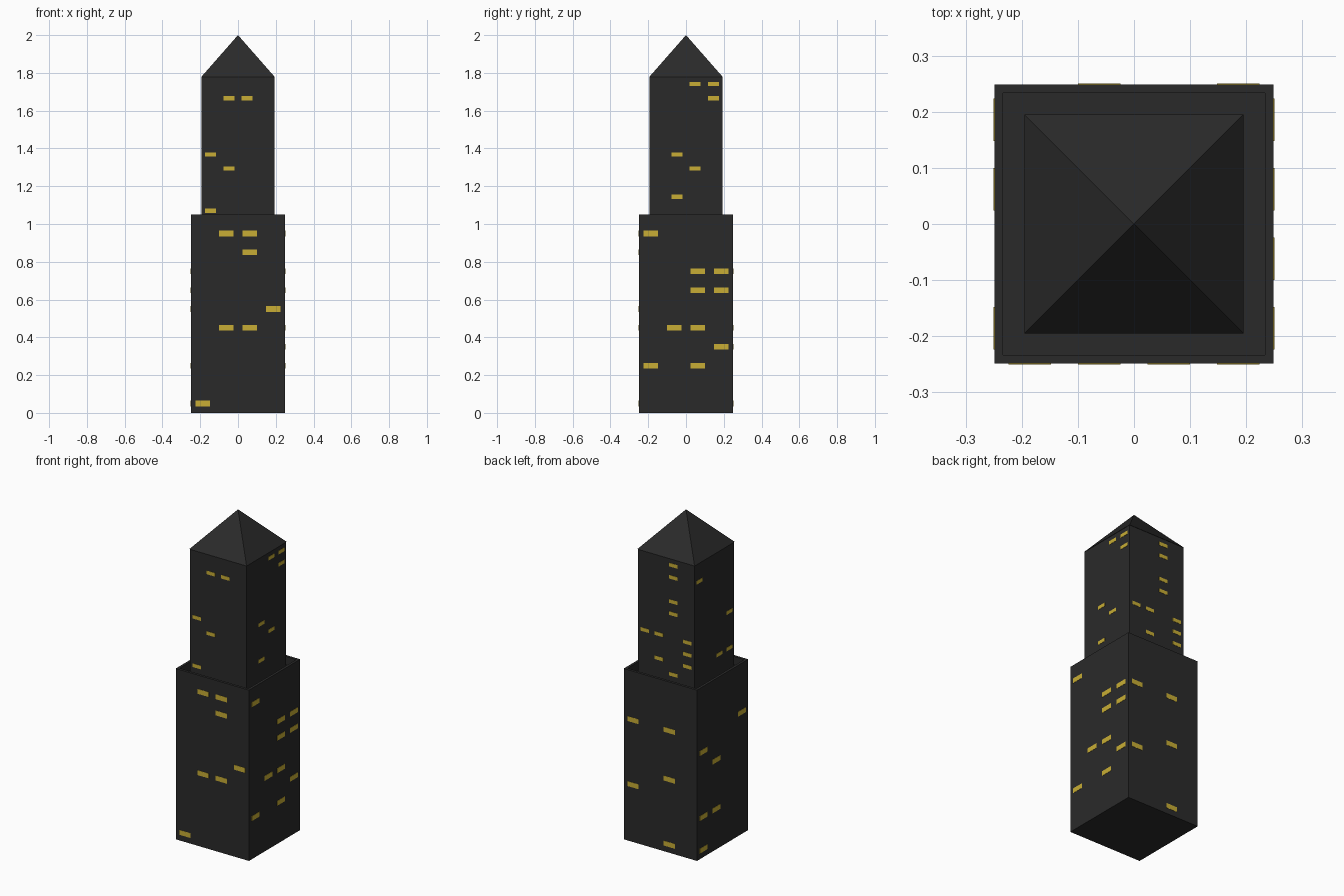
import bpy, bmesh
from math import pi
from mathutils import Matrix, Vector

if "Cube" in bpy.data.objects:
    bpy.data.objects.remove(bpy.data.objects["Cube"])


def material(name, color):
    m = bpy.data.materials.new(name)
    m.diffuse_color = (*color, 1)
    m.use_nodes = True
    m.node_tree.nodes["Principled BSDF"].inputs["Base Color"].default_value = m.diffuse_color
    return m


DARK = material("dark_stone", (0.023, 0.023, 0.023))
GLOW = material("lit_window", (0.58, 0.42, 0.035))


def add_object(name, bm, mat):
    bmesh.ops.recalc_face_normals(bm, faces=bm.faces)
    mesh = bpy.data.meshes.new(name)
    bm.to_mesh(mesh)
    bm.free()
    mesh.materials.append(mat)
    obj = bpy.data.objects.new(name, mesh)
    bpy.context.collection.objects.link(obj)
    return obj


def add_box(bm, center, size, turn=Matrix()):
    bmesh.ops.create_cube(bm, size=1, matrix=turn @ Matrix.Translation(center)
                          @ Matrix.Diagonal((*size, 1)))


def block(half, z0, z1):
    bm = bmesh.new()
    add_box(bm, (0, 0, (z0 + z1) / 2), (2 * half, 2 * half, z1 - z0))
    return bm


# Lower block, its roof sunk behind a thin parapet
bm = block(0.249, 0, 1.05)
top = max(bm.faces, key=lambda f: f.calc_center_median().z)
bmesh.ops.inset_region(bm, faces=[top], thickness=0.022)
floor = bmesh.ops.extrude_discrete_faces(bm, faces=[top])["faces"]
bmesh.ops.translate(bm, vec=Vector((0, 0, -0.05)), verts=floor[0].verts)
add_object("lower_tower", bm, DARK)

# Upper block
add_object("upper_tower", block(0.193, 1.0, 1.78), DARK)

# Pyramid roof
bm = bmesh.new()
base = [bm.verts.new((x, y, 1.778)) for x, y in
        ((-.195, -.195), (.195, -.195), (.195, .195), (-.195, .195))]
tip = bm.verts.new((0, 0, 2))
bm.faces.new(base)
for i in range(4):
    bm.faces.new((base[i], base[(i + 1) % 4], tip))
add_object("pyramid_roof", bm, DARK)


def windows(name, half, z0, row_step, col_step, size, sides):
    """Lit windows; each side maps row -> columns, seen left to right."""
    bm = bmesh.new()
    for i, rows in enumerate(sides):
        turn = Matrix.Rotation(i * pi / 2, 4, 'Z')
        for row, cols in rows.items():
            for col in cols:
                center = ((col - 1.5) * col_step, -half, z0 + row * row_step)
                add_box(bm, center, (size[0], 0.003, size[1]), turn)
    add_object(name, bm, GLOW)


# Sides in order: front, right, back, left
windows("lower_windows", 0.249, 0.05, 0.1, 0.124, (0.076, 0.03), [
    {9: (1, 2), 8: (2,), 5: (3,), 4: (1, 2), 0: (0,)},
    {9: (0,), 7: (2, 3), 6: (2, 3), 4: (1, 2), 3: (3,), 2: (0, 2)},
    {7: (0, 2), 4: (2,), 3: (0,), 0: (2,)},
    {7: (3,), 6: (0,), 5: (1,), 2: (0, 1), 0: (0,)}])
windows("upper_windows", 0.193, 1.07, 0.0745, 0.0967, (0.058, 0.022), [
    {8: (1, 2), 4: (0,), 3: (1,), 0: (0,)},
    {9: (2, 3), 8: (3,), 4: (1,), 3: (2,), 1: (1,)},
    {9: (2,), 8: (2,), 6: (2,), 5: (2,), 3: (0, 1, 3), 2: (3,), 1: (1, 3), 0: (2,)},
    {8: (0,), 4: (3,), 1: (2, 3)}])
